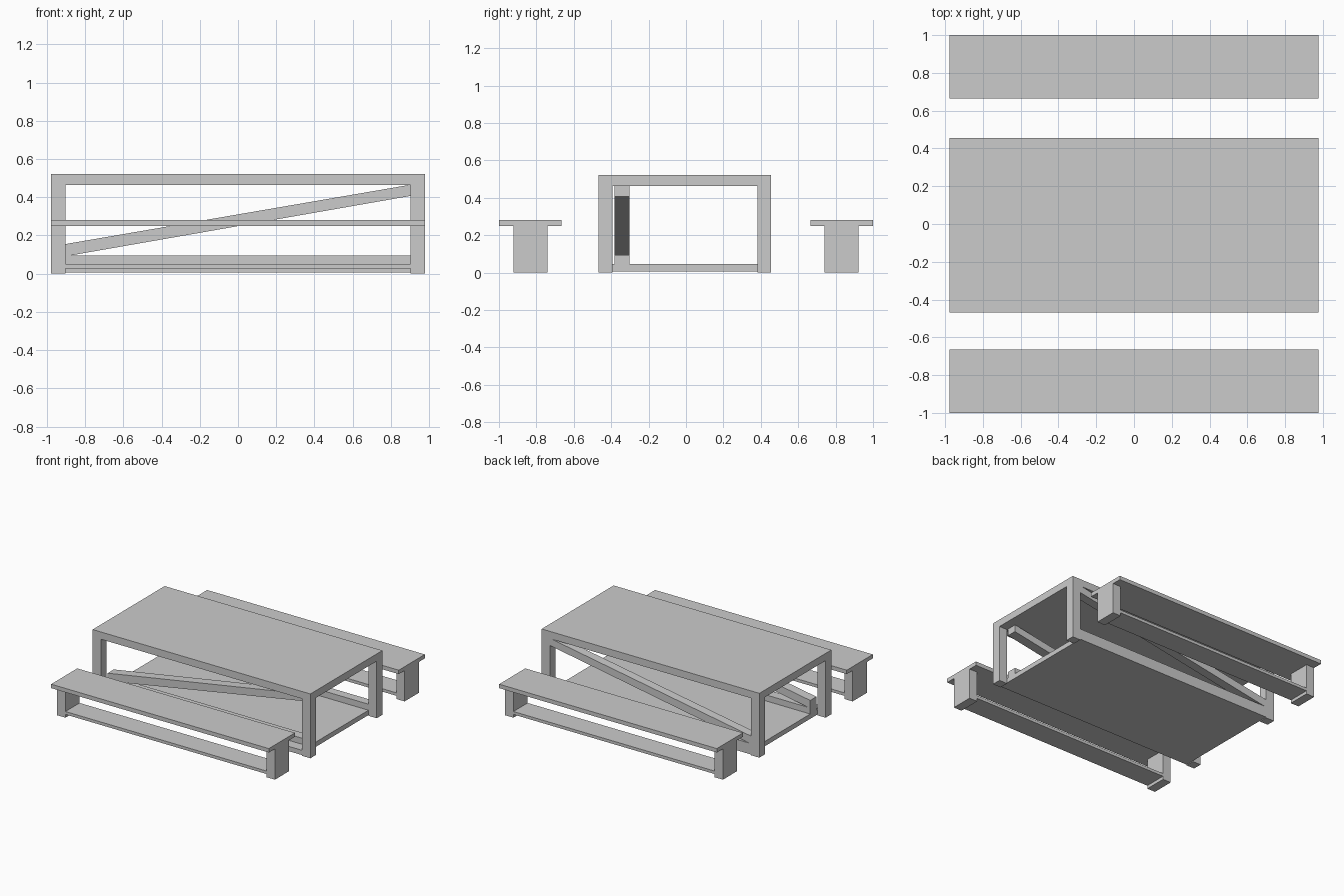
import bpy

if "Cube" in bpy.data.objects:
    bpy.data.objects.remove(bpy.data.objects["Cube"])

X, XI = 0.977, 0.903          # outer and inner x of all legs
YF, YB = -0.468, 0.455        # table front and back


def prism(name, profile, y0, y1):
    """Extrude an x-z profile from y0 to y1."""
    n = len(profile)
    verts = [(x, y, z) for y in (y0, y1) for x, z in profile]
    faces = [tuple(range(n)), tuple(range(2 * n - 1, n - 1, -1))]
    faces += [(i, i + n, (i + 1) % n + n, (i + 1) % n) for i in range(n)]
    me = bpy.data.meshes.new(name)
    me.from_pydata(verts, [], faces)
    ob = bpy.data.objects.new(name, me)
    bpy.context.collection.objects.link(ob)
    return ob


def box(name, x0, x1, y0, y1, z0, z1):
    return prism(name, [(x0, z0), (x1, z0), (x1, z1), (x0, z1)], y0, y1)


# Table top, low shelf and legs
box("table_top", -X, X, YF, YB, 0.463, 0.522)
box("table_shelf", -XI, XI, YF, YB, 0.006, 0.045)
for x0, x1 in ((-X, -XI), (XI, X)):
    for y0, y1 in ((YF, -0.394), (0.383, YB)):
        box("table_leg", x0, x1, y0, y1, 0, 0.463)

# Lower rails and diagonal braces, the front pair set inside the legs
for side, y0, y1 in (("front", -0.382, -0.303), ("back", 0.383, YB)):
    box(side + "_rail", -XI, XI, y0, y1, 0.045, 0.094)
    prism(side + "_diagonal_brace",
          [(-XI, 0.094), (-0.885, 0.094), (XI, 0.407), (XI, 0.463),
           (0.888, 0.463), (-XI, 0.155)], y0, y1)

# Two benches
for s in (-1, 1):
    def span(a, b):
        return sorted((s * a, s * b))
    box("bench_seat", -X, X, *span(0.665, 1.0), 0.25, 0.282)
    box("bench_stretcher", -XI, XI, *span(0.74, 0.922), 0.026, 0.05)
    for x0, x1 in ((-X, -XI), (XI, X)):
        box("bench_leg", x0, x1, *span(0.74, 0.922), 0, 0.25)
